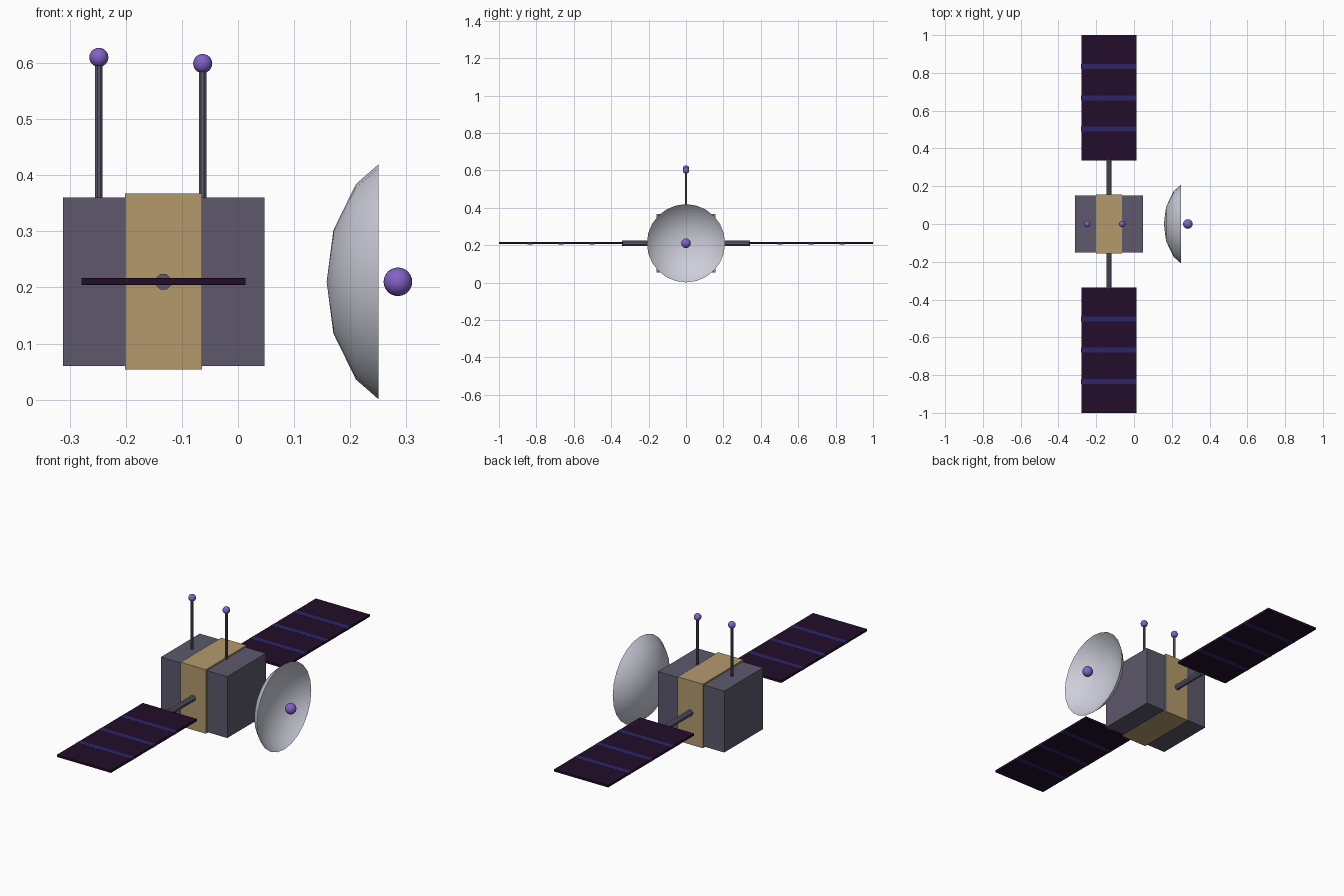
import bpy, bmesh, math
from mathutils import Matrix, Vector

if "Cube" in bpy.data.objects:
    bpy.data.objects.remove(bpy.data.objects["Cube"])


def material(name, rgb):
    m = bpy.data.materials.new(name)
    m.diffuse_color = (*rgb, 1)
    m.use_nodes = True
    m.node_tree.nodes["Principled BSDF"].inputs["Base Color"].default_value = m.diffuse_color
    return m


GREY = material("slate grey", (0.109, 0.098, 0.15))
GOLD = material("gold foil", (0.456, 0.323, 0.15))
WHITE = material("dish white", (0.61, 0.62, 0.70))
PURPLE = material("purple", (0.223, 0.122, 0.578))
DARK = material("panel dark", (0.016, 0.004, 0.023))
BLUE = material("panel stripe blue", (0.026, 0.0185, 0.141))


def finish(name, bm, mat, smooth=False):
    bmesh.ops.recalc_face_normals(bm, faces=bm.faces)
    me = bpy.data.meshes.new(name)
    for f in bm.faces:
        f.smooth = smooth
    bm.to_mesh(me)
    bm.free()
    me.materials.append(mat)
    ob = bpy.data.objects.new(name, me)
    bpy.context.collection.objects.link(ob)
    return ob


def box(name, lo, hi, mat):
    lo, hi = Vector(lo), Vector(hi)
    bm = bmesh.new()
    bmesh.ops.create_cube(bm, size=1, matrix=Matrix.Translation((lo + hi) / 2)
                          @ Matrix.Diagonal((*(hi - lo), 1)))
    return finish(name, bm, mat)


def rod(name, a, b, r, mat, sides=8):
    a, b = Vector(a), Vector(b)
    d = b - a
    m = (Matrix.Translation((a + b) / 2) @ d.to_track_quat('Z', 'Y').to_matrix().to_4x4()
         @ Matrix.Rotation(math.pi / sides, 4, 'Z'))
    bm = bmesh.new()
    bmesh.ops.create_cone(bm, cap_ends=True, segments=sides, radius1=r, radius2=r,
                          depth=d.length, matrix=m)
    return finish(name, bm, mat)


def ball(name, c, r):
    bm = bmesh.new()
    bmesh.ops.create_uvsphere(bm, u_segments=16, v_segments=12, radius=r,
                              matrix=Matrix.Translation(c))
    return finish(name, bm, PURPLE, True)


# Body and foil band
box("body", (-0.312, -0.15, 0.06), (0.047, 0.15, 0.36), GREY)
box("foil_band", (-0.201, -0.157, 0.054), (-0.064, 0.157, 0.367), GOLD)

# Solar wings: boom, panel and three stripes on each side
for side, s in (("front", -1), ("back", 1)):
    rod(f"{side}_boom", (-0.133, s * 0.14, 0.21), (-0.133, s * 0.342, 0.21), 0.0148, GREY)
    box(f"{side}_panel", (-0.279, min(s * 0.337, s), 0.205),
        (0.013, max(s * 0.337, s), 0.216), DARK)
    for i, y in enumerate((0.502, 0.668, 0.834)):
        box(f"{side}_panel_stripe_{i + 1}", (-0.2793, s * y - 0.013, 0.2045),
            (0.0133, s * y + 0.013, 0.2165), BLUE)

# Dish: thin open shell spun about the x axis, opening towards +x
bm = bmesh.new()
profile = [(0.158, 0), (0.17, 0.092), (0.21, 0.174), (0.25, 0.209)]
vs = [bm.verts.new((x, 0, 0.21 + r)) for x, r in profile]
es = [bm.edges.new(p) for p in zip(vs, vs[1:])]
bmesh.ops.spin(bm, geom=vs + es, cent=(0, 0, 0.21), axis=(1, 0, 0),
               angle=math.tau, steps=24)
bmesh.ops.remove_doubles(bm, verts=bm.verts, dist=0.0005)
finish("dish", bm, WHITE, True)
ball("dish_feed", (0.285, 0, 0.21), 0.0255)

# Antennas with ball tips
for name, x, z in (("rear_antenna", -0.248, 0.61), ("middle_antenna", -0.063, 0.599)):
    rod(name, (x, 0, 0.35), (x, 0, z), 0.007, GREY)
    ball(name + "_tip", (x, 0, z), 0.017)
